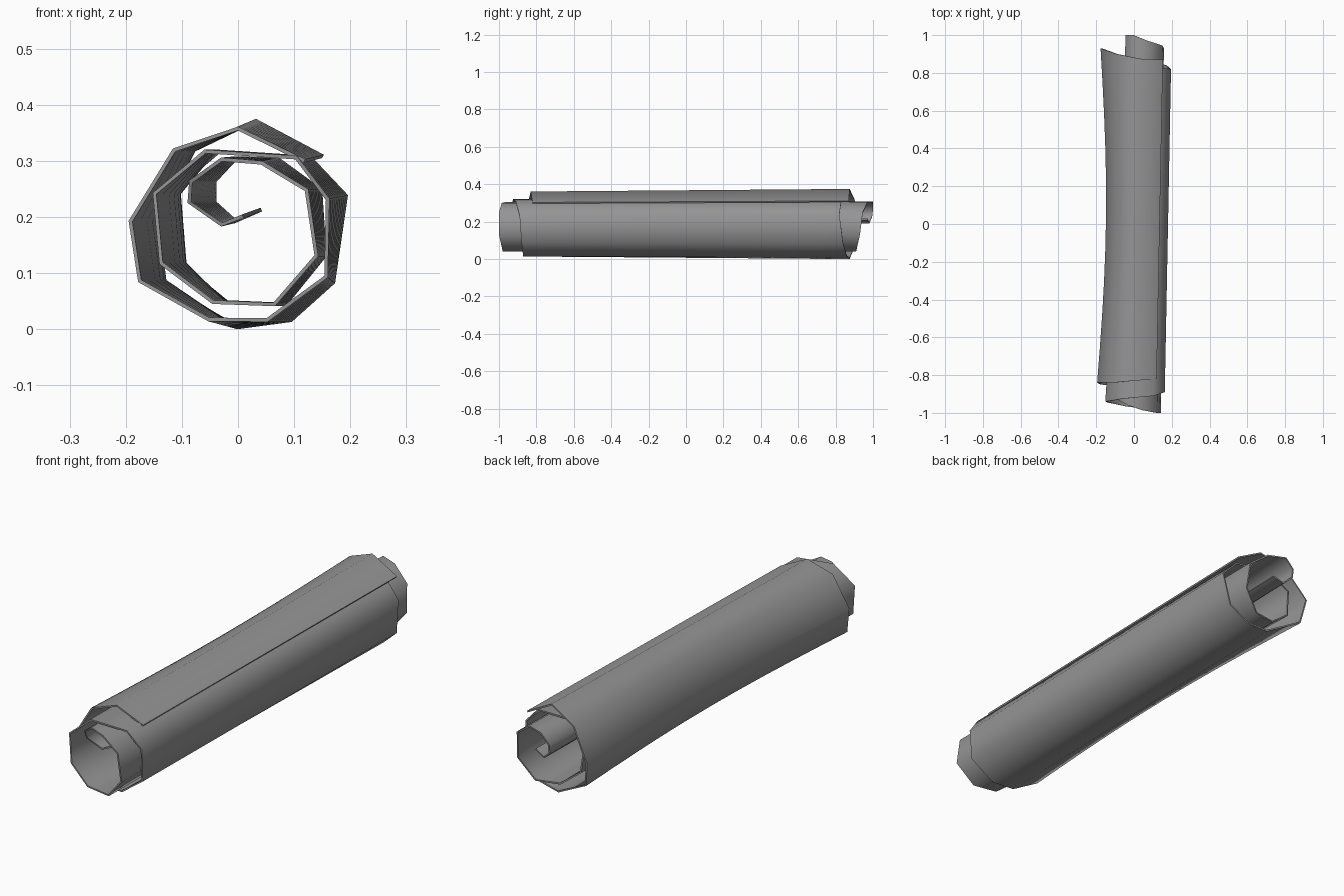
import bpy, bmesh, math

# Spiral cross-section, outer flap to inner curl: x, z, front end y, back end y, rear x drift, rear z drift
SPIRAL = [
    (0.120, 0.303, -0.82, 0.87, 0.033, 0.008),
    (0.000, 0.361, -0.83, 0.875, 0.032, 0.014),
    (-0.116, 0.322, -0.84, 0.90, 0.03, 0),
    (-0.195, 0.193, -0.84, 0.93, 0.03, 0),
    (-0.178, 0.084, -0.85, 0.91, 0.03, 0),
    (-0.053, 0.014, -0.86, 0.875, 0.052, -0.014),
    (0.053, 0.013, -0.87, 0.86, 0.043, 0),
    (0.160, 0.092, -0.88, 0.84, 0.013, -0.01),
    (0.163, 0.233, -0.89, 0.82, 0.033, 0.006),
    (0.105, 0.309, -0.91, 0.83, 0.025, 0),
    (-0.060, 0.320, -0.925, 0.85, 0.025, 0),
    (-0.152, 0.243, -0.94, 0.87, 0.035, 0),
    (-0.140, 0.116, -0.945, 0.88, 0.035, 0),
    (-0.046, 0.045, -0.965, 0.89, 0.025, 0),
    (0.066, 0.041, -0.98, 0.91, 0.02, 0),
    (0.143, 0.130, -1.00, 0.93, 0.015, 0),
    (0.125, 0.250, -1.00, 0.945, 0.025, 0),
    (0.043, 0.300, -0.985, 0.97, 0.03, 0.006),
    (-0.030, 0.306, -0.96, 1.00, 0.025, 0.002),
    (-0.087, 0.265, -0.93, 1.00, 0.042, 0),
    (-0.090, 0.225, -0.91, 0.995, 0.045, 0),
    (-0.030, 0.183, -0.89, 0.98, 0.025, 0.006),
    (0.010, 0.198, -0.88, 0.97, 0.033, 0.012),
]
STEPS = 10


def station(i, j):
    """Point i of the spiral at lengthwise step j, with rear drift and pinched left waist."""
    x, z, y0, y1, dx, dz = SPIRAL[i]
    t = j / STEPS
    waist = 0.0
    if x < -0.1:
        waist = (0.035 * math.sin(math.pi * t) - 0.012 * t * t) * -x / 0.195
    return (x + dx * t + waist, y0 + (y1 - y0) * t, z + dz * t)


# Rolled sheet
bm = bmesh.new()
rows = [[bm.verts.new(station(i, j)) for j in range(STEPS + 1)] for i in range(len(SPIRAL))]
for a, b in zip(rows, rows[1:]):
    for j in range(STEPS):
        bm.faces.new((a[j], a[j + 1], b[j + 1], b[j]))
mesh = bpy.data.meshes.new("rolled_mat")
bm.to_mesh(mesh)
bm.free()
roll = bpy.data.objects.new("rolled_mat", mesh)
bpy.context.collection.objects.link(roll)

# Dark grey cloth
cloth = bpy.data.materials.new("dark_grey")
cloth.diffuse_color = (0.3, 0.3, 0.3, 1)
mesh.materials.append(cloth)

# Sheet thickness, grown inward
solid = roll.modifiers.new("thickness", 'SOLIDIFY')
solid.thickness = 0.007
solid.offset = -1

# Smooth around the roll, sharp at the cut edges
bpy.context.view_layer.objects.active = roll
roll.select_set(True)
bpy.ops.object.modifier_apply(modifier="thickness")
bpy.ops.object.shade_smooth_by_angle(angle=math.radians(75))
